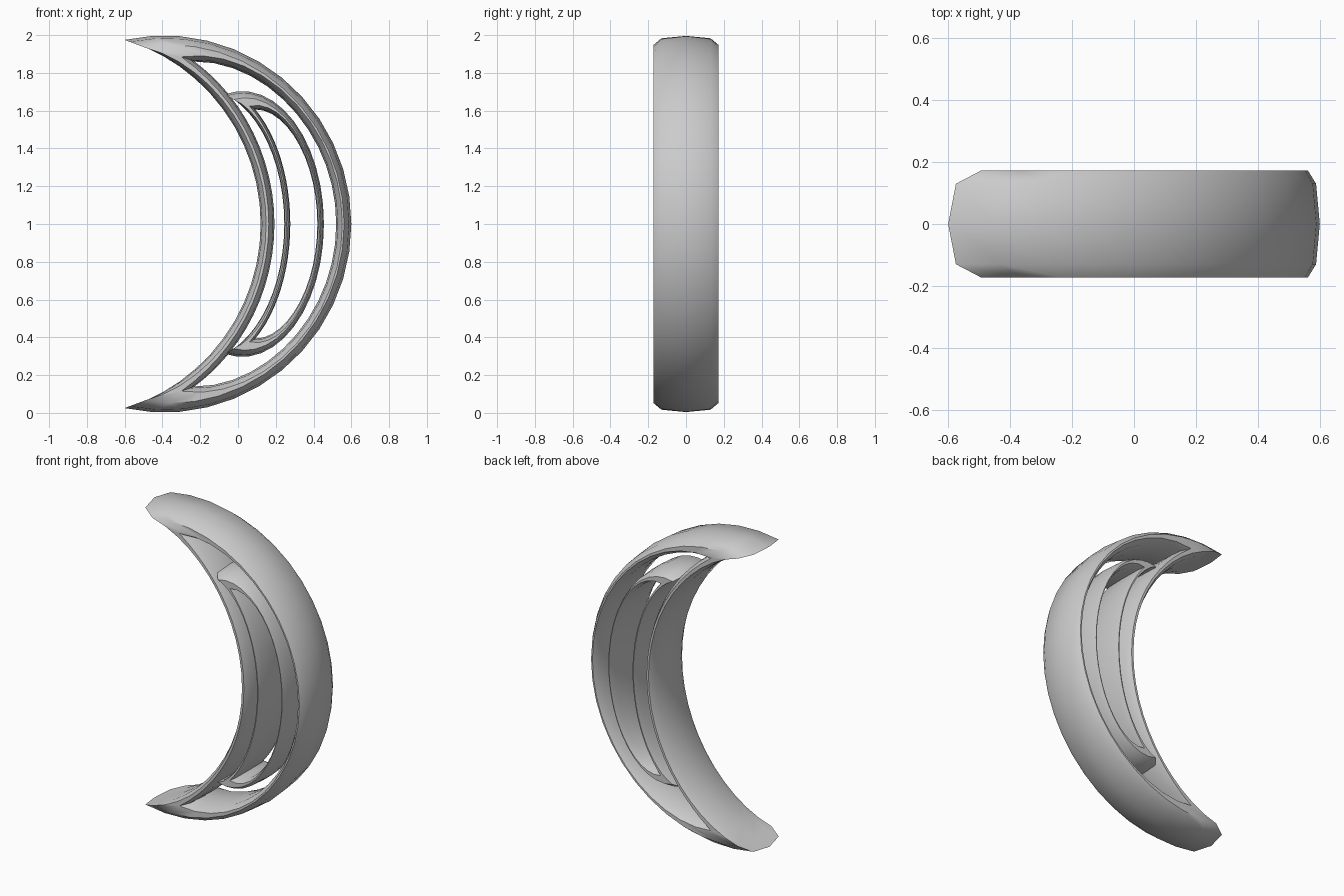
import bpy, math

if "Cube" in bpy.data.objects:
    bpy.data.objects.remove(bpy.data.objects["Cube"])

N = 24  # segments per arc


def arc(cx, r, tip, power):
    # arc about (cx, 1) from upper tip to lower tip, radius eased to meet the tips
    a = math.atan2(tip[1] - 1, tip[0] - cx)
    rt = math.hypot(tip[0] - cx, tip[1] - 1)
    pts = []
    for i in range(N + 1):
        t = 1 - 2 * i / N
        rad = r + (rt - r) * abs(t) ** power
        pts.append((cx + rad * math.cos(a * t), 1 + rad * math.sin(a * t)))
    return pts


def crescent(r_convex, r_concave, tip, power=6):
    # closed loop: convex side down, concave side back up
    convex = arc(-0.4, r_convex, tip, power)
    concave = arc(-0.907, r_concave, tip, power)[::-1]
    return convex[:-1] + concave[:-1]


# rim outlines at three depths, and the matching window outlines
rim = [crescent(1.0, 1.027, (-0.60, 1.975)),
       crescent(0.988, 1.034, (-0.575, 1.965)),
       crescent(0.962, 1.056, (-0.495, 1.935))]
window = [crescent(0.92, 1.10, (-0.23, 1.86)),
          crescent(0.928, 1.093, (-0.25, 1.868)),
          crescent(0.952, 1.070, (-0.30, 1.885))]
section = [(rim[0], 0), (rim[1], -0.13), (rim[2], -0.172),
           (window[2], -0.172), (window[1], -0.13), (window[0], 0),
           (window[1], 0.13), (window[2], 0.172),
           (rim[2], 0.172), (rim[1], 0.13)]


def crescent_frame(name, sx, ox, sz):
    m, k = 2 * N, len(section)
    verts = [(x * sx + ox, y, 1 + (z - 1) * sz)
             for loop, y in section for x, z in loop]
    faces = []
    for s in range(k):
        u = (s + 1) % k
        for i in range(m):
            j = (i + 1) % m
            faces.append((s * m + i, s * m + j, u * m + j, u * m + i))
    mesh = bpy.data.meshes.new(name)
    mesh.from_pydata(verts, [], faces)
    ob = bpy.data.objects.new(name, mesh)
    bpy.context.collection.objects.link(ob)
    bpy.ops.object.select_all(action='DESELECT')
    ob.select_set(True)
    bpy.context.view_layer.objects.active = ob
    bpy.ops.object.mode_set(mode='EDIT')
    bpy.ops.mesh.select_all(action='SELECT')
    bpy.ops.mesh.normals_make_consistent(inside=False)
    bpy.ops.object.mode_set(mode='OBJECT')
    bpy.ops.object.shade_smooth_by_angle(angle=math.radians(50))


# large frame and the narrower copy nested inside it
crescent_frame("outer_crescent", 1.0, 0.0, 1.0)
crescent_frame("inner_crescent", 0.4375, 0.1925, 0.705)
